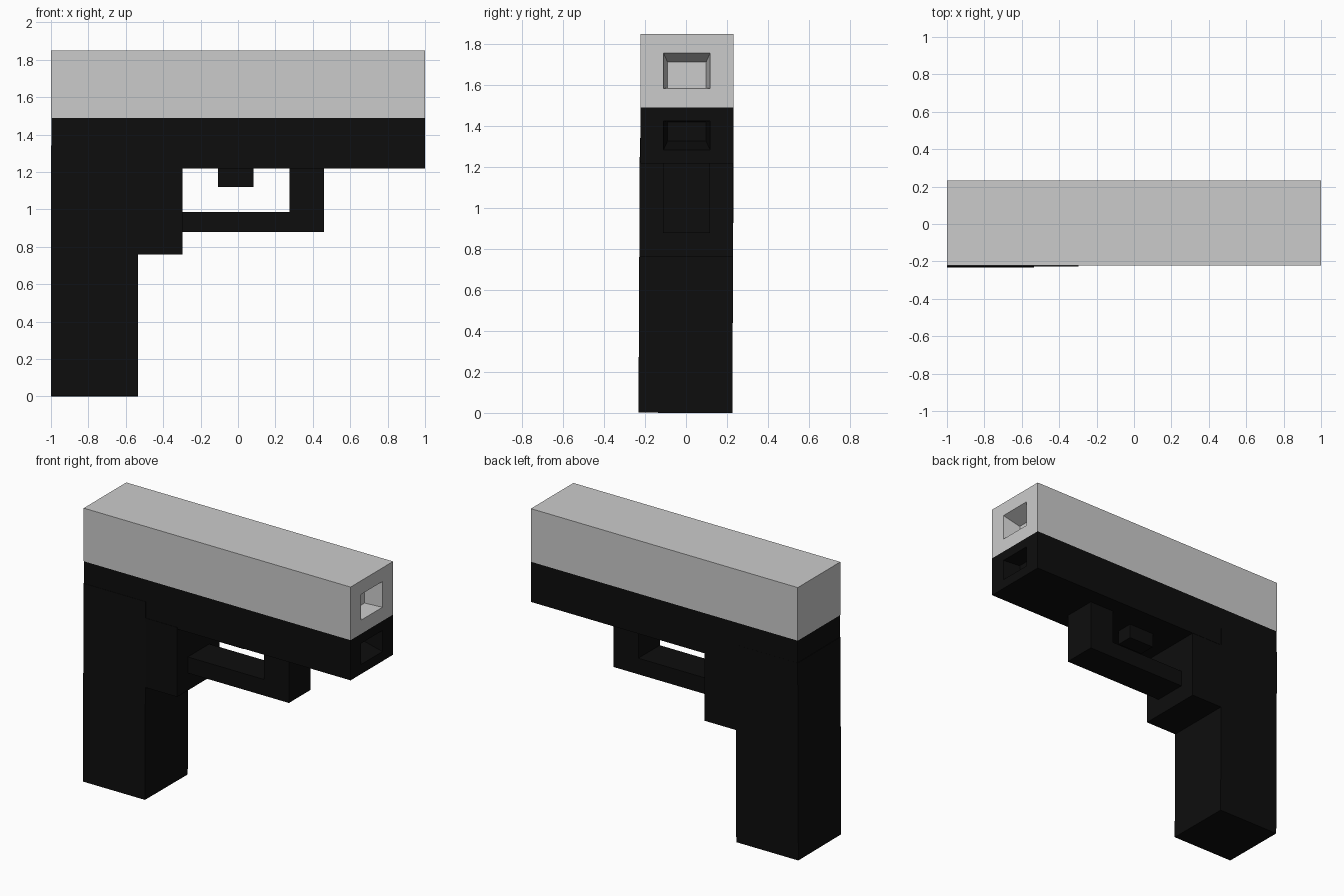
import bpy, bmesh
from mathutils import Vector

if "Cube" in bpy.data.objects:
    bpy.data.objects.remove(bpy.data.objects["Cube"])

black = bpy.data.materials.new("black_polymer")
black.diffuse_color = (0.004, 0.004, 0.004, 1)
black.use_nodes = True
black.node_tree.nodes["Principled BSDF"].inputs["Base Color"].default_value = black.diffuse_color


def set_rect(face, x, y, z):
    """Fit a four-sided face to a rectangle in the plane at x."""
    c = face.calc_center_median()
    for v in face.verts:
        v.co = Vector((x, y[v.co.y > c.y], z[v.co.z > c.z]))


def box(name, x, y, z, material=None, recess=None):
    """Box from its ranges; recess = (mouth z range, floor z range) in the +x end."""
    bm = bmesh.new()
    bmesh.ops.create_cube(bm, size=1)
    for v in bm.verts:
        v.co = Vector((x[v.co.x > 0], y[v.co.y > 0], z[v.co.z > 0]))
    if recess:
        bm.normal_update()
        face = max(bm.faces, key=lambda f: f.normal.x)
        bmesh.ops.inset_individual(bm, faces=[face], thickness=0.05)
        set_rect(face, x[1], (-0.11, 0.118), recess[0])
        face = bmesh.ops.extrude_discrete_faces(bm, faces=[face])["faces"][0]
        set_rect(face, x[1] - 0.12, (-0.09, 0.098), recess[1])
    bmesh.ops.recalc_face_normals(bm, faces=bm.faces)
    mesh = bpy.data.meshes.new(name)
    bm.to_mesh(mesh)
    bm.free()
    if material:
        mesh.materials.append(material)
    obj = bpy.data.objects.new(name, mesh)
    bpy.context.collection.objects.link(obj)
    return obj


body_y = (-0.223, 0.232)
guard_y = (-0.112, 0.118)

# Upper slide and lower frame, each with a tapered recess in the front end
box("slide", (-1, 1), body_y, (1.49, 1.85),
    recess=((1.583, 1.757), (1.587, 1.712)))
box("frame", (-0.998, 1), body_y, (1.218, 1.49), black,
    recess=((1.283, 1.425), (1.327, 1.421)))

# Grip, leaning very slightly sideways, with the block in front of it
grip = box("grip", (-1, -0.535), (-0.232, 0.226), (0, 1.34), black)
grip.rotation_euler.x = -0.005
box("grip_block", (-0.54, -0.298), (-0.226, 0.23), (0.76, 1.23), black)

# Trigger and its guard
box("trigger", (-0.107, 0.083), (-0.055, 0.06), (1.12, 1.23), black)
box("guard_bar", (-0.31, 0.29), guard_y, (0.878, 0.987), black)
box("guard_post", (0.275, 0.46), guard_y, (0.878, 1.23), black)
